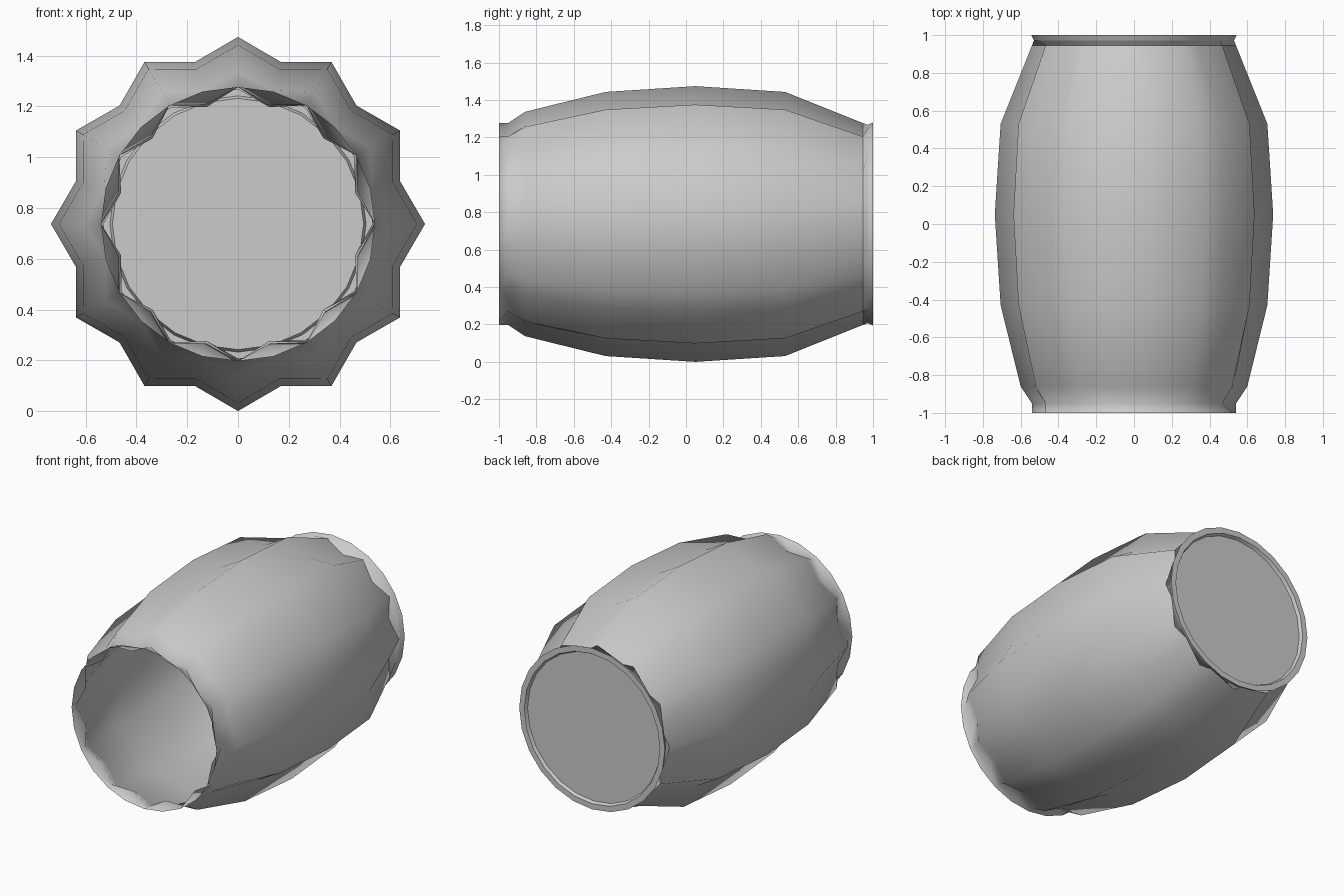
import bpy, bmesh, math

if "Cube" in bpy.data.objects:
    bpy.data.objects.remove(bpy.data.objects["Cube"])

CZ = 0.737      # height of the barrel axis
N = 24          # 12 ridges and 12 valleys
FLAT = 0.0


def ring(bm, y, tip, valley):
    """Ring around the y axis alternating between two radii."""
    out = []
    for i in range(N):
        a = 2 * math.pi * i / N
        r = valley if i % 2 else tip
        out.append(bm.verts.new((r * math.cos(a), y, CZ + r * math.sin(a))))
    return out


def loft(name, sections, cap=False, sharp_rings=()):
    bm = bmesh.new()
    rings = [ring(bm, *s) for s in sections]
    for a, b in zip(rings, rings[1:]):
        for i in range(N):
            j = (i + 1) % N
            bm.faces.new((a[i], b[i], b[j], a[j])).smooth = True
    if cap:
        bm.faces.new(rings[-1]).smooth = False
    for k in sharp_rings:
        for i in range(N):
            e = bm.edges.get((rings[k][i], rings[k][(i + 1) % N]))
            e.smooth = False
    bmesh.ops.recalc_face_normals(bm, faces=bm.faces[:])
    # open shell: make normals point away from the axis
    bm.normal_update()
    f = rings[1][0].link_faces[0]
    c = f.calc_center_median()
    if f.normal.x * c.x + f.normal.z * (c.z - CZ) < 0:
        bmesh.ops.reverse_faces(bm, faces=bm.faces[:])
    me = bpy.data.meshes.new(name)
    bm.to_mesh(me)
    bm.free()
    ob = bpy.data.objects.new(name, me)
    bpy.context.collection.objects.link(ob)
    return ob


# fluted barrel body, round mouth at the front, open inside
loft("barrel_body", [
    (-1.00, 0.54, 0.54),
    (-0.95, 0.54, 0.487),
    (-0.86, 0.60, 0.545),
    (-0.43, 0.706, 0.632),
    (0.05, 0.737, 0.66),
    (0.53, 0.706, 0.632),
    (0.945, 0.54, 0.477),
])

# flared back rim with a slightly recessed end disc
loft("back_rim", [
    (0.945, 0.54, 0.477),
    (0.972, 0.53, 0.53),
    (1.00, 0.543, 0.543),
    (1.00, 0.505, 0.505),
    (0.98, 0.495, 0.495),
], cap=True, sharp_rings=(1, 2, 3, 4))
